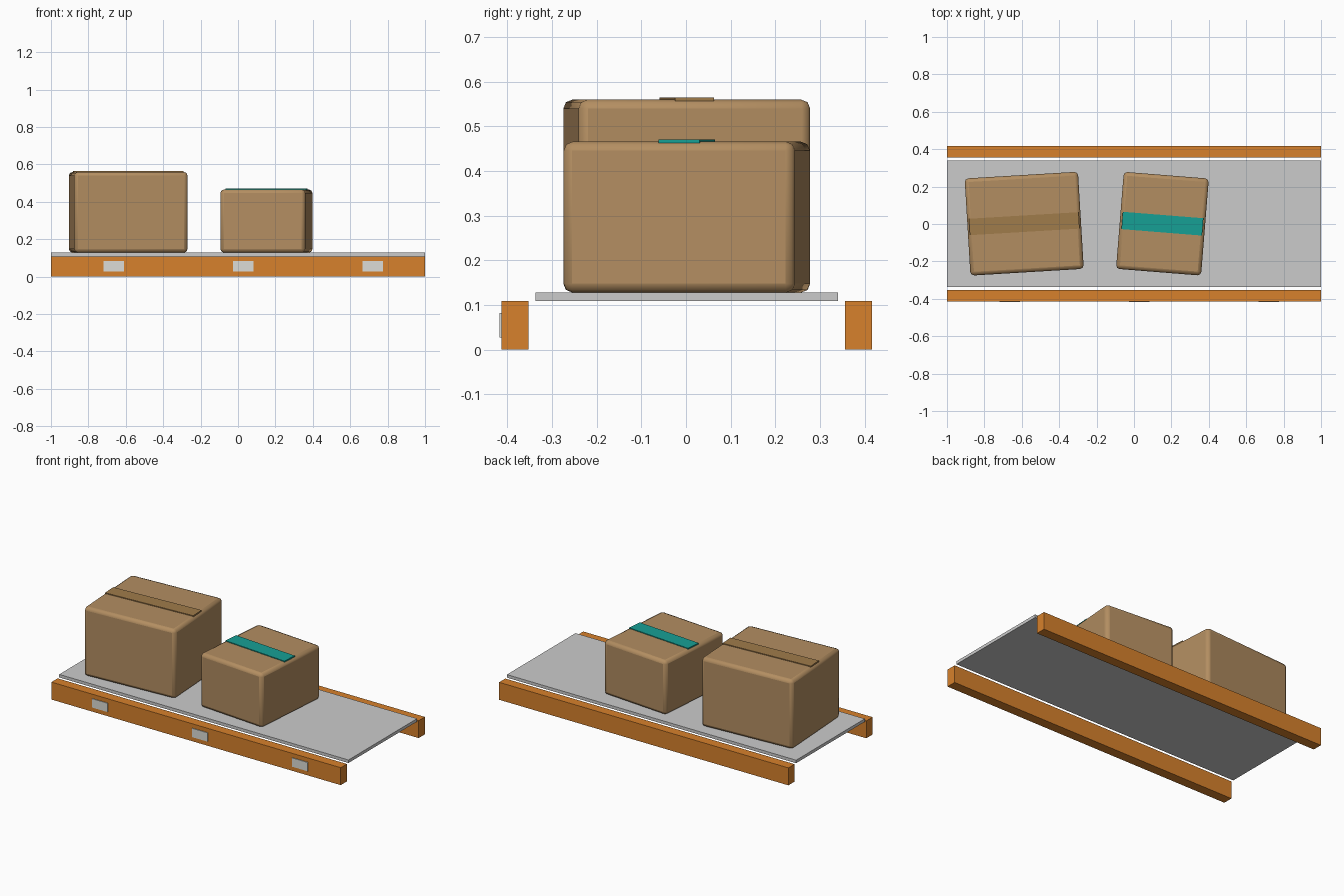
import bpy, math
from mathutils import Matrix, Vector

if "Cube" in bpy.data.objects:
    bpy.data.objects.remove(bpy.data.objects["Cube"])


def material(name, rgb):
    m = bpy.data.materials.new(name)
    m.diffuse_color = (*rgb, 1)
    m.use_nodes = True
    m.node_tree.nodes["Principled BSDF"].inputs["Base Color"].default_value = m.diffuse_color
    return m


ORANGE = material("rail_orange", (0.68, 0.22, 0.025))
CARD = material("cardboard", (0.45, 0.27, 0.12))
BROWN = material("brown_tape", (0.35, 0.20, 0.07))
TEAL = material("teal_tape", (0.008, 0.35, 0.30))
WHITE = material("label_white", (0.72, 0.72, 0.68))


def block(name, size, centre, mat=None, angle=0, bevel=0):
    bpy.ops.mesh.primitive_cube_add(size=1, location=centre, rotation=(0, 0, angle))
    ob = bpy.context.object
    ob.name = name
    ob.scale = size
    bpy.ops.object.transform_apply(location=False, rotation=False, scale=True)
    if mat:
        ob.data.materials.append(mat)
    if bevel:
        mod = ob.modifiers.new("rounded_edges", 'BEVEL')
        mod.width = bevel
        mod.segments = 2
        bpy.ops.object.shade_smooth_by_angle(angle=math.radians(50))
    return ob


MID_Y = 0.0017       # conveyor centre line
BELT_TOP = 0.128

# Conveyor belt and side rails
block("belt", (2, 0.678, 0.019), (0, MID_Y, BELT_TOP - 0.0095))
for side, name in ((-1, "front_rail"), (1, "back_rail")):
    block(name, (2, 0.061, 0.109), (0, MID_Y + side * 0.385, 0.0545), ORANGE)

# Labels on the front rail
for i in range(3):
    block(f"rail_label_{i + 1}", (0.109, 0.006, 0.055),
          (-0.664 + 0.692 * i, -0.415, 0.055), WHITE)


# Carton with a strip of tape along its top
def carton(name, x, size, angle, tape_size, tape_mat):
    block(name, size, (x, MID_Y, BELT_TOP + size[2] / 2), CARD, angle, 0.02)
    block(name + "_tape", (*tape_size, 0.008),
          (x, MID_Y, BELT_TOP + size[2] + 0.001), tape_mat, angle)


carton("large_carton", -0.587, (0.607, 0.52, 0.432), 0.06, (0.587, 0.088), BROWN)
carton("small_carton", 0.152, (0.456, 0.52, 0.338), -0.08, (0.432, 0.093), TEAL)
